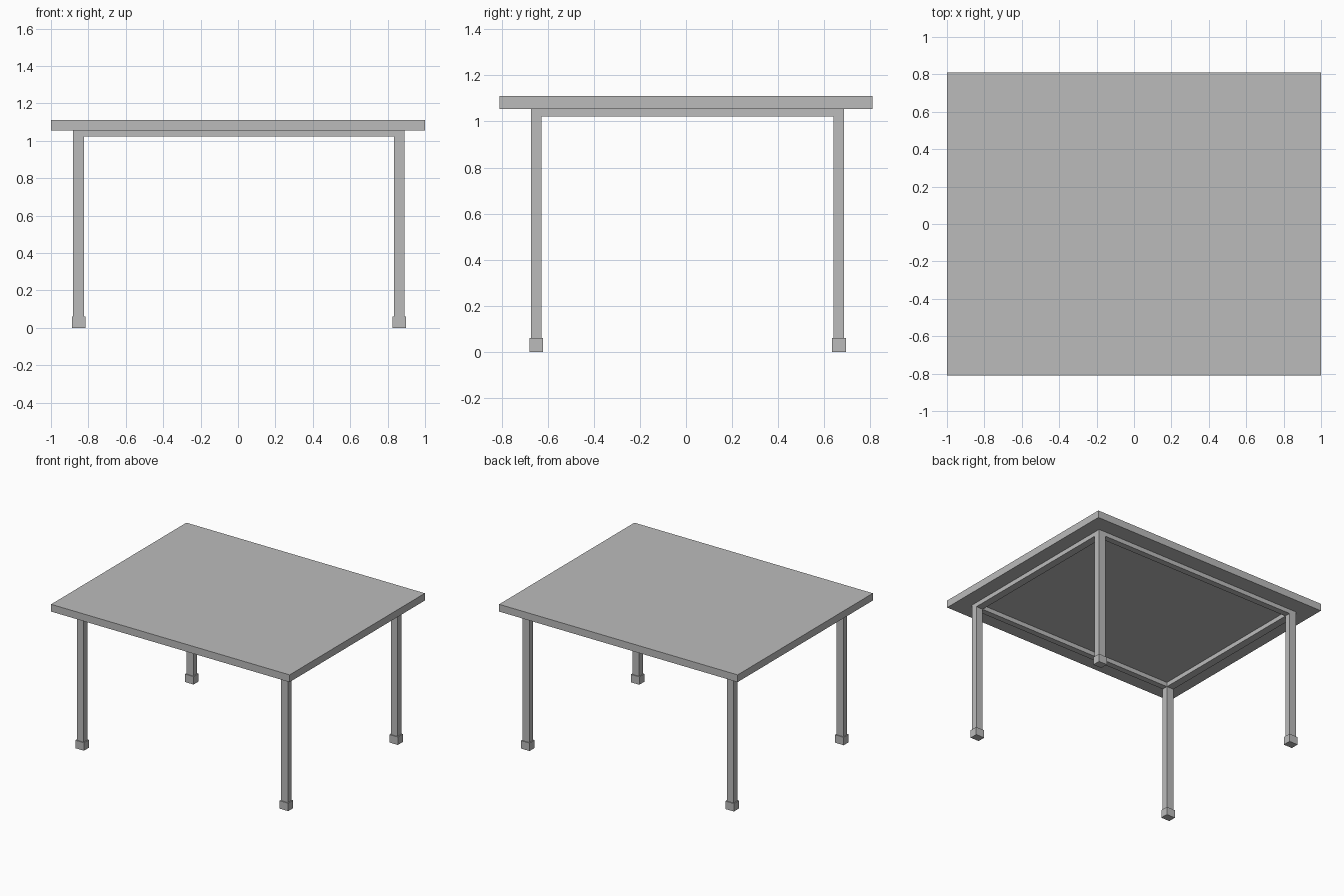
import bpy

cube = bpy.data.objects.get("Cube")
if cube:
    bpy.data.objects.remove(cube, do_unlink=True)

# Single grey finish
grey = bpy.data.materials.new("plain_grey")
grey.use_nodes = True
colour = (0.5, 0.5, 0.5, 1)
grey.diffuse_color = colour
grey.node_tree.nodes["Principled BSDF"].inputs["Base Color"].default_value = colour


def box(name, low, high):
    """Box spanning two opposite corners."""
    centre = [(a + b) / 2 for a, b in zip(low, high)]
    bpy.ops.mesh.primitive_cube_add(size=1, location=centre)
    obj = bpy.context.object
    obj.name = name
    obj.scale = [b - a for a, b in zip(low, high)]
    bpy.ops.object.transform_apply(location=False, rotation=False, scale=True)
    obj.data.materials.append(grey)
    return obj


TOP, UNDERSIDE, RAIL_BOTTOM, FOOT_TOP = 1.11, 1.055, 1.022, 0.06
FOOT_LIP = 0.007

# Extents of the legs across each axis
leg_x = {"right": (-0.881, -0.823), "left": (0.833, 0.89)}
leg_y = {"front": (-0.673, -0.628), "back": (0.64, 0.687)}

# Table top
box("table_top", (-1, -0.81, UNDERSIDE), (1, 0.81, TOP))

# Legs with slightly wider feet
for side, (x0, x1) in leg_x.items():
    for end, (y0, y1) in leg_y.items():
        box(f"{end}_{side}_leg", (x0, y0, FOOT_TOP), (x1, y1, UNDERSIDE))
        box(f"{end}_{side}_foot",
            (x0 - FOOT_LIP, y0 - FOOT_LIP, 0),
            (x1 + FOOT_LIP, y1 + FOOT_LIP, FOOT_TOP))

# Rails joining the legs under the top
for end, (y0, y1) in leg_y.items():
    box(f"{end}_rail", (leg_x["right"][1], y0, RAIL_BOTTOM),
        (leg_x["left"][0], y1, UNDERSIDE))
for side, (x0, x1) in leg_x.items():
    box(f"{side}_rail", (x0, leg_y["front"][1], RAIL_BOTTOM),
        (x1, leg_y["back"][0], UNDERSIDE))
